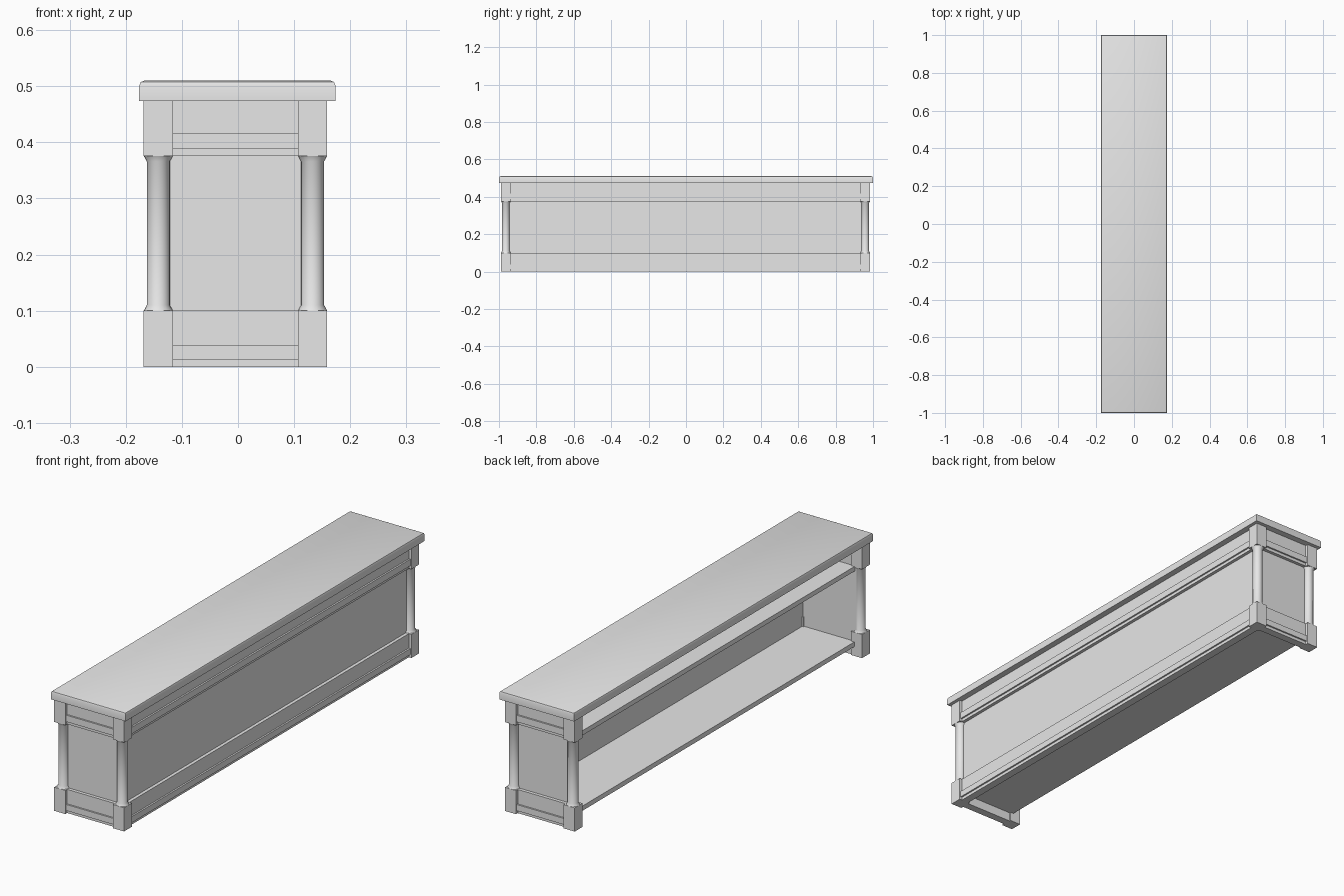
import bpy
import bmesh
from mathutils import Vector

cube = bpy.data.objects.get("Cube")
if cube:
    bpy.data.objects.remove(cube, do_unlink=True)

# One plain grey for everything
GREY = (0.8, 0.8, 0.8, 1.0)
grey = bpy.data.materials.new("plain grey")
grey.diffuse_color = GREY
grey.use_nodes = True
grey.node_tree.nodes["Principled BSDF"].inputs["Base Color"].default_value = GREY

# Post centres and main heights
POST_X = (-0.142, 0.133)
POST_Y = (-0.963, 0.958)
HALF = 0.026
BLOCK_TOP, UPPER_BLOCK, SLAB_BOTTOM, SLAB_TOP = 0.1, 0.376, 0.474, 0.51
THICK = 0.02


def finish(name, bm, smooth=False):
    bmesh.ops.recalc_face_normals(bm, faces=bm.faces)
    mesh = bpy.data.meshes.new(name)
    bm.to_mesh(mesh)
    bm.free()
    obj = bpy.data.objects.new(name, mesh)
    bpy.context.collection.objects.link(obj)
    mesh.materials.append(grey)
    if smooth:
        bpy.ops.object.select_all(action="DESELECT")
        obj.select_set(True)
        bpy.context.view_layer.objects.active = obj
        bpy.ops.object.shade_smooth_by_angle(angle=0.6)
    return obj


def add_box(bm, low, high):
    low, high = Vector(low), Vector(high)
    verts = bmesh.ops.create_cube(bm, size=1)["verts"]
    for v in verts:
        v.co = (low + high) / 2 + v.co * (high - low)


def box(name, low, high):
    bm = bmesh.new()
    add_box(bm, low, high)
    return finish(name, bm)


def extrude_profile(name, profile, start, end, outward):
    """Sweep (depth, height) points from start to end; depth runs along outward."""
    bm = bmesh.new()
    start, end, outward = Vector(start), Vector(end), Vector(outward)
    face = bm.faces.new([bm.verts.new(start + outward * d + Vector((0, 0, z)))
                         for d, z in profile])
    swept = bmesh.ops.extrude_face_region(bm, geom=[face])["geom"]
    bmesh.ops.translate(bm, vec=end - start,
                        verts=[g for g in swept if isinstance(g, bmesh.types.BMVert)])
    return finish(name, bm)


def turned_column(name, x, y):
    profile = [(HALF, BLOCK_TOP), (0.0205, 0.11), (0.0205, 0.366), (HALF, UPPER_BLOCK)]
    bm = bmesh.new()
    verts = [bm.verts.new((r, 0, z)) for r, z in profile]
    edges = [bm.edges.new(pair) for pair in zip(verts, verts[1:])]
    bmesh.ops.spin(bm, geom=verts + edges, cent=(0, 0, 0), axis=(0, 0, 1),
                   angle=6.283185307, steps=20)
    bmesh.ops.remove_doubles(bm, verts=bm.verts, dist=0.0001)
    bmesh.ops.translate(bm, verts=bm.verts, vec=(x, y, 0))
    finish(name, bm, smooth=True)


# Corner posts: square blocks joined by a round column
for y, end in zip(POST_Y, ("front", "back")):
    for x, side in zip(POST_X, ("right", "left")):
        for level, z0, z1 in (("lower", 0, BLOCK_TOP), ("upper", UPPER_BLOCK, SLAB_BOTTOM)):
            box(f"{end}_{side}_{level}_block",
                (x - HALF, y - HALF, z0), (x + HALF, y + HALF, z1))
        turned_column(f"{end}_{side}_column", x, y)


# Moulded rail section: flat face, proud band, narrow lip below
def rail_profile(base, lip, band, top):
    face, proud = 0.014, 0.021
    return [(-THICK, base), (face, base), (face, lip), (proud, lip),
            (proud, band), (face, band), (face, top), (-THICK, top)]


RAILS = {"lower": rail_profile(0, 0.013, 0.039, BLOCK_TOP),
         "upper": rail_profile(UPPER_BLOCK, 0.389, 0.417, SLAB_BOTTOM)}
PANEL = [(-THICK, BLOCK_TOP), (0, BLOCK_TOP), (0, UPPER_BLOCK), (-THICK, UPPER_BLOCK)]

# Three closed sides; the remaining long side stays open
xa, xb = POST_X
ya, yb = POST_Y
SIDES = {"front": ((xa, ya, 0), (xb, ya, 0), (0, -1, 0)),
         "back": ((xa, yb, 0), (xb, yb, 0), (0, 1, 0)),
         "left": ((xb, ya, 0), (xb, yb, 0), (1, 0, 0))}
for side, (start, end, outward) in SIDES.items():
    extrude_profile(f"{side}_panel", PANEL, start, end, outward)
    for level, profile in RAILS.items():
        extrude_profile(f"{side}_{level}_rail", profile, start, end, outward)

# Shelves
for name, z in (("bottom_shelf", 0.039), ("middle_shelf", 0.358)):
    box(name, (xa + 0.01, ya + 0.01, z), (xb - 0.01, yb - 0.01, z + THICK))

# Top slab with eased upper edges
bm = bmesh.new()
add_box(bm, (-0.176, -1, SLAB_BOTTOM), (0.174, 1, SLAB_TOP))
top_edges = [e for e in bm.edges if all(v.co.z > 0.5 for v in e.verts)]
bmesh.ops.bevel(bm, geom=top_edges, offset=0.009, segments=2, profile=0.5,
                affect="EDGES")
finish("top_slab", bm, smooth=True)
